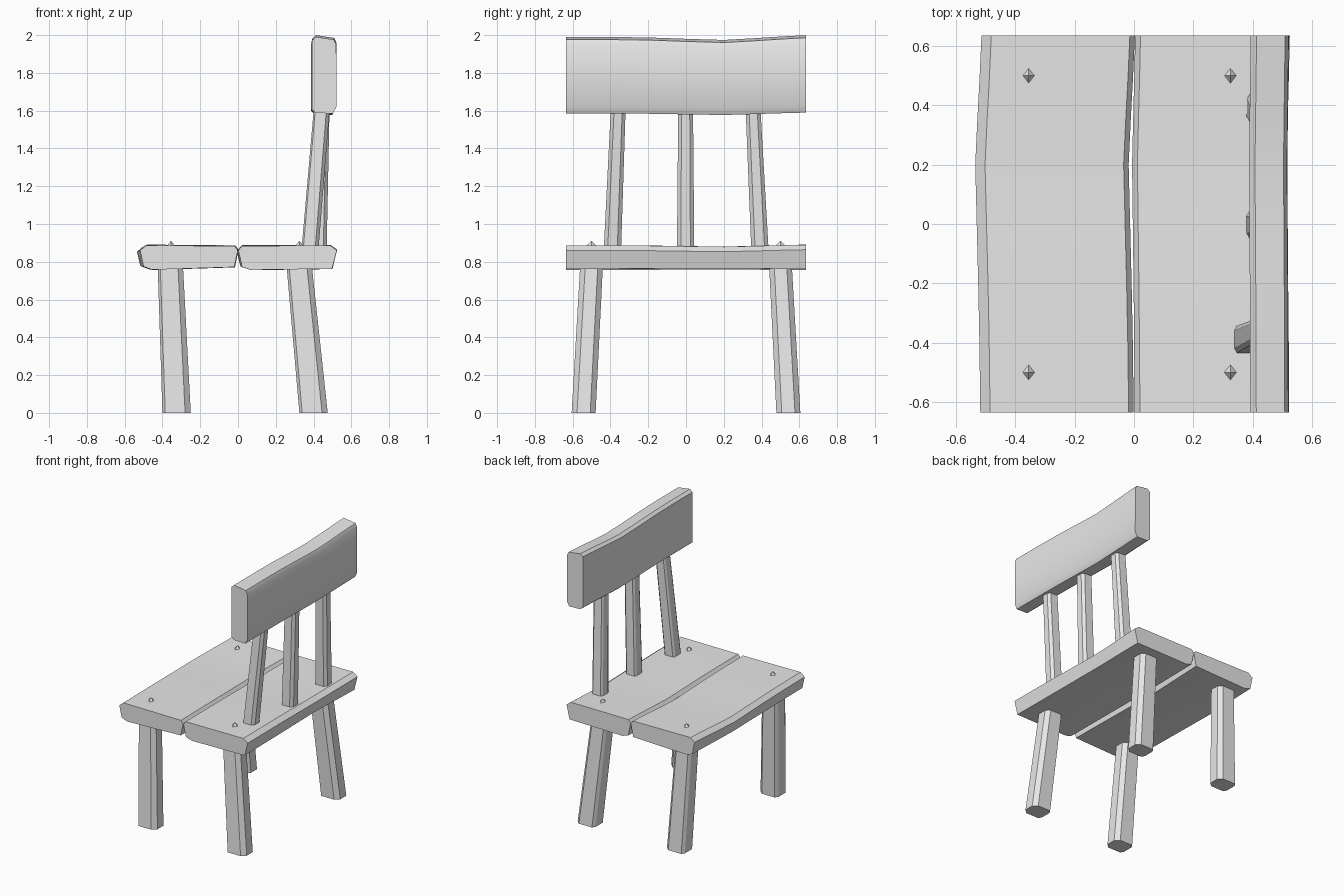
import bpy, bmesh, math
from mathutils import Vector

cube = bpy.data.objects.get("Cube")
if cube:
    bpy.data.objects.remove(cube, do_unlink=True)

grey = bpy.data.materials.new("plain_grey")
grey.use_nodes = True
colour = (0.8, 0.8, 0.8, 1)
grey.diffuse_color = colour
grey.node_tree.nodes["Principled BSDF"].inputs["Base Color"].default_value = colour


def loft(name, rings, smooth=30):
    """Skin a list of closed rings and cap both ends."""
    bm = bmesh.new()
    loops = [[bm.verts.new(p) for p in ring] for ring in rings]
    n = len(loops[0])
    for a, b in zip(loops, loops[1:]):
        for i in range(n):
            j = (i + 1) % n
            bm.faces.new((a[i], a[j], b[j], b[i]))
    bm.faces.new(loops[0])
    bm.faces.new(loops[-1])
    bmesh.ops.recalc_face_normals(bm, faces=bm.faces[:])
    mesh = bpy.data.meshes.new(name)
    bm.to_mesh(mesh)
    bm.free()
    mesh.materials.append(grey)
    obj = bpy.data.objects.new(name, mesh)
    bpy.context.collection.objects.link(obj)
    bpy.ops.object.select_all(action="DESELECT")
    obj.select_set(True)
    bpy.context.view_layer.objects.active = obj
    bpy.ops.object.shade_smooth_by_angle(angle=math.radians(smooth))
    return obj


# Wavy warp along the planks: y, sideways shift, vertical shift
WAVE = [(-0.635, 0, 0), (-0.4, -0.003, 0), (-0.2, -0.007, -0.002), (0, -0.012, -0.008),
        (0.2, -0.017, -0.013), (0.35, -0.01, -0.006), (0.5, -0.002, 0.002), (0.635, 0.004, 0.008)]


def plank(name, profile, side, top, bottom):
    """Run an x-z profile along y with gentle hand-cut waviness."""
    mid = sum(z for _, z in profile) / len(profile)
    rings = []
    for y, dx, dz in WAVE:
        rings.append([(x + dx * side, y, z + dz * (top if z > mid else bottom))
                      for x, z in profile])
    return loft(name, rings)


# Seat planks
plank("seat_front_plank",
      [(-0.485, 0.887), (-0.518, 0.86), (-0.5, 0.775), (-0.455, 0.758),
       (-0.02, 0.772), (-0.001, 0.86), (-0.018, 0.883)], 1, 0.5, -0.2)
plank("seat_back_plank",
      [(0.02, 0.884), (0.002, 0.86), (0.022, 0.772), (0.07, 0.757),
       (0.498, 0.763), (0.523, 0.86), (0.488, 0.886)], 0.5, 0.5, -0.2)

# Back rest board
plank("backrest_board",
      [(0.392, 1.972), (0.412, 1.99), (0.508, 1.976), (0.52, 1.95),
       (0.521, 1.62), (0.503, 1.585), (0.412, 1.588), (0.392, 1.605)], 0.25, 1.2, 0.6)


def post(name, low, high, size_low, size_high):
    """Tapered hewn post with wide chamfers on its +x side."""
    rings = []
    for c, (w, d) in ((low, size_low), (high, size_high)):
        a, b = w / 2, d / 2
        half = [(-a, -b * 0.65), (-a * 0.8, -b), (a * 0.6, -b), (a, -b * 0.55)]
        ring = half + [(x, -y) for x, y in reversed(half)]
        rings.append([Vector(c) + Vector((x, y, 0)) for x, y in ring])
    return loft(name, rings, 25)


# Legs with the pointed peg heads above the seat
for label, foot_x, top_x in (("front", -0.325, -0.36), ("back", 0.4, 0.32)):
    for side, s in (("right", -1), ("left", 1)):
        post(f"{label}_{side}_leg", (foot_x, s * 0.542, 0), (top_x, s * 0.498, 0.82),
             (0.15, 0.127), (0.133, 0.12))
        peg_x = -0.355 if label == "front" else 0.325
        bpy.ops.mesh.primitive_cone_add(vertices=4, radius1=0.05, depth=0.05,
                                        location=(peg_x, s * 0.5, 0.886))
        peg = bpy.context.object
        peg.name = f"{label}_{side}_peg"
        peg.scale.x = 0.8
        peg.data.materials.append(grey)

# Back rest spindles
for name, low_x, low_y, high_x, high_y in (("right_spindle", 0.38, -0.39, 0.445, -0.358),
                                           ("middle_spindle", 0.424, -0.002, 0.443, -0.002),
                                           ("left_spindle", 0.424, 0.392, 0.443, 0.354)):
    post(name, (low_x, low_y, 0.85), (high_x, high_y, 1.63), (0.09, 0.092), (0.084, 0.078))
